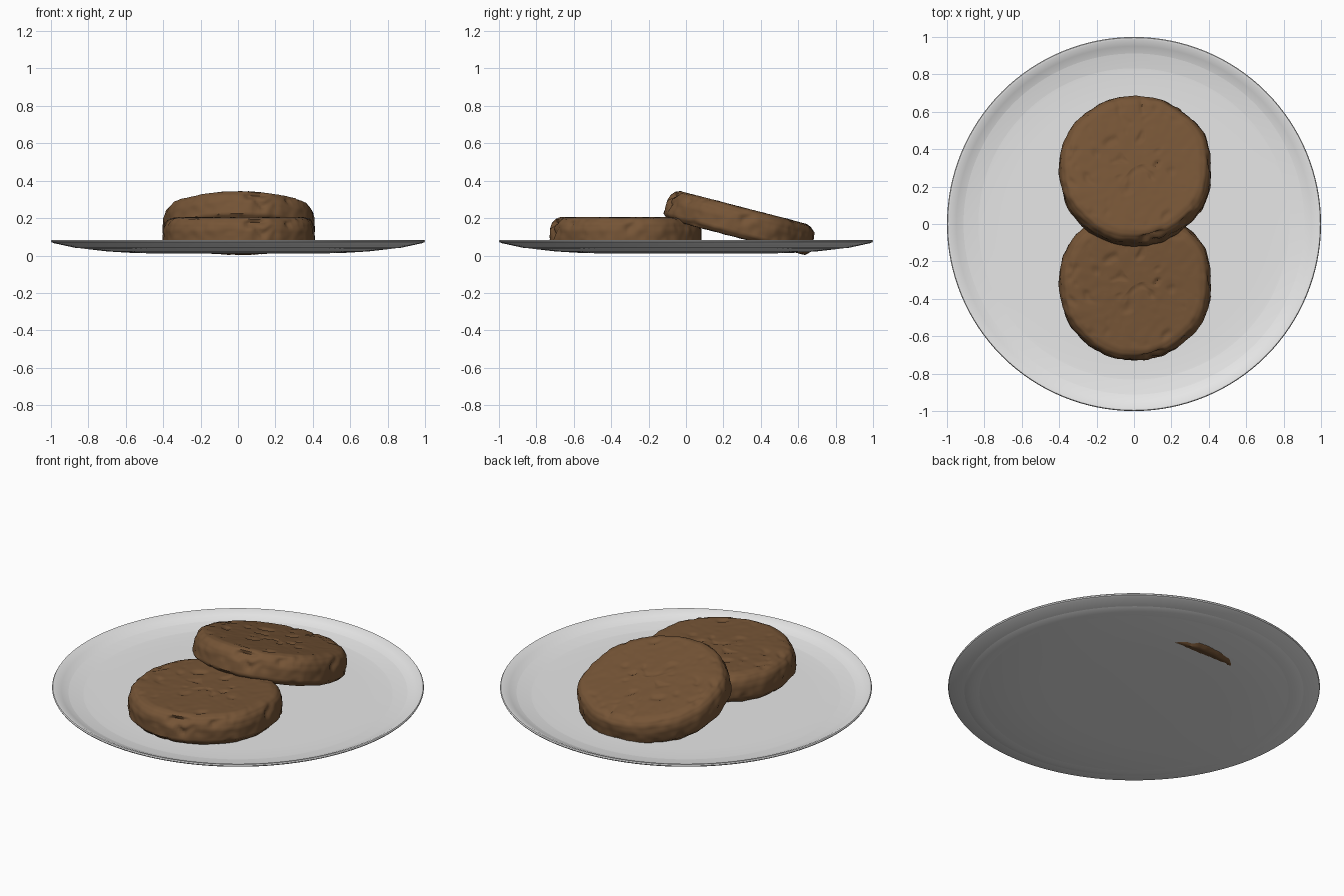
import bpy, math
from mathutils import Vector, noise

cube = bpy.data.objects.get("Cube")
if cube:
    bpy.data.objects.remove(cube, do_unlink=True)


def material(name, rgb):
    mat = bpy.data.materials.new(name)
    mat.use_nodes = True
    mat.diffuse_color = (*rgb, 1)
    mat.node_tree.nodes["Principled BSDF"].inputs["Base Color"].default_value = (*rgb, 1)
    return mat


def lathe(name, profile, segments, mat, shape=None, angle=40):
    """Spin an (r, z) profile whose ends lie on the axis; shape() moves each point."""
    verts, faces = [], []
    inner = profile[1:-1]
    for r, z in inner:
        for s in range(segments):
            a = math.tau * s / segments
            verts.append(Vector((r * math.cos(a), r * math.sin(a), z)))
    bottom, top = len(verts), len(verts) + 1
    verts += [Vector((0, 0, profile[0][1])), Vector((0, 0, profile[-1][1]))]
    last = (len(inner) - 1) * segments
    for s in range(segments):
        t = (s + 1) % segments
        faces.append((bottom, t, s))
        faces.append((top, last + s, last + t))
        for ring in range(len(inner) - 1):
            a, b = ring * segments, (ring + 1) * segments
            faces.append((a + s, a + t, b + t, b + s))
    if shape:
        verts = [shape(v) for v in verts]
    mesh = bpy.data.meshes.new(name)
    mesh.from_pydata(verts, [], faces)
    mesh.materials.append(mat)
    obj = bpy.data.objects.new(name, mesh)
    bpy.context.collection.objects.link(obj)
    bpy.ops.object.select_all(action="DESELECT")
    obj.select_set(True)
    bpy.context.view_layer.objects.active = obj
    bpy.ops.object.shade_smooth_by_angle(angle=math.radians(angle))
    return obj


plate_grey = material("plate grey", (0.8, 0.8, 0.8))
patty_brown = material("cooked brown", (0.18, 0.09, 0.037))

# Shallow plate: underside, rounded rim, sloping wall, flat floor
plate_profile = [(0, 0.01), (0.35, 0.01), (0.55, 0.013), (0.7, 0.022), (0.82, 0.036),
                 (0.92, 0.052), (0.985, 0.066), (0.997, 0.071), (1, 0.077), (0.996, 0.083),
                 (0.985, 0.083), (0.95, 0.066), (0.91, 0.05), (0.87, 0.041), (0.82, 0.037),
                 (0.7, 0.036), (0, 0.036)]
lathe("plate", plate_profile, 128, plate_grey)

# Patty outline: flat underside, upright side, rounded shoulder, flat top
RADIUS, THICK = 0.41, 0.162
corners = [(0, 0), (RADIUS - 0.025, 0), (RADIUS, 0.025), (RADIUS, 0.095), (RADIUS - 0.01, 0.13),
           (RADIUS - 0.03, 0.153), (RADIUS - 0.06, THICK), (0, THICK)]
patty_profile = [corners[0]]
for (r0, z0), (r1, z1) in zip(corners, corners[1:]):
    steps = max(1, round(math.hypot(r1 - r0, z1 - z0) / 0.011))
    patty_profile += [(r0 + (r1 - r0) * i / steps, z0 + (z1 - z0) * i / steps)
                      for i in range(1, steps + 1)]

# Chips and cracks: start, end, width, depth
cracks = [((0.05, -0.4, 0.13), (0.14, -0.38, 0.15), 0.022, 0.03),
          ((0.09, -0.41, 0.11), (0.13, -0.4, 0.07), 0.016, 0.025),
          ((0.13, -0.4, 0.07), (0.18, -0.38, 0.11), 0.014, 0.02),
          ((0.42, 0.01, 0.1), (0.41, 0.06, 0.14), 0.02, 0.022),
          ((0.03, 0.41, 0.15), (0.04, 0.3, 0.17), 0.013, 0.012),
          ((0.3, -0.27, 0.15), (0.27, -0.31, 0.13), 0.018, 0.018),
          ((-0.35, 0.03, 0.16), (-0.31, 0.09, 0.16), 0.012, 0.008),
          ((0.11, 0.0, 0.16), (0.12, 0.02, 0.16), 0.011, 0.012)]


def crack_depth(p):
    depth = 0
    for start, end, width, deep in cracks:
        a, d = Vector(start), Vector(end) - Vector(start)
        t = min(1, max(0, (p - a).dot(d) / d.length_squared))
        depth = max(depth, deep * math.exp(-((p - a - d * t).length / width) ** 2))
    return depth


def lumpy(p):
    flat = Vector((p.x, p.y, 0))
    side = flat.normalized() if flat.length > 0 else flat
    edge = min(1, max(0, (flat.length - RADIUS + 0.07) / 0.06))
    up = Vector((0, 0, 1 if p.z > THICK / 2 else -1))
    out = (side * edge + up * (1 - edge)).normalized()
    bumps = 0.004 * noise.noise(p * 9) + 0.004 * noise.noise(p * 24 + Vector((5, 2, 7)))
    bumps *= 0.4 + 0.9 * edge
    pits = max(0, noise.noise(p * 17 + Vector((3, 8, 1))) - 0.32) * 0.022
    wobble = 0.016 * noise.noise(side * 1.6 + Vector((2, 4, 6)))
    return p + out * (bumps - pits - crack_depth(p)) + flat * (wobble / RADIUS)


# Two matching patties, one flat and one leaning on it
front_patty = lathe("front_patty", patty_profile, 180, patty_brown, lumpy, 50)
front_patty.location = (0.008, -0.32, 0.042)

back_patty = bpy.data.objects.new("back_patty", front_patty.data.copy())
bpy.context.collection.objects.link(back_patty)
back_patty.location = (0.008, 0.27, 0.098)
back_patty.rotation_euler = (math.radians(-14.5), 0, 0)
